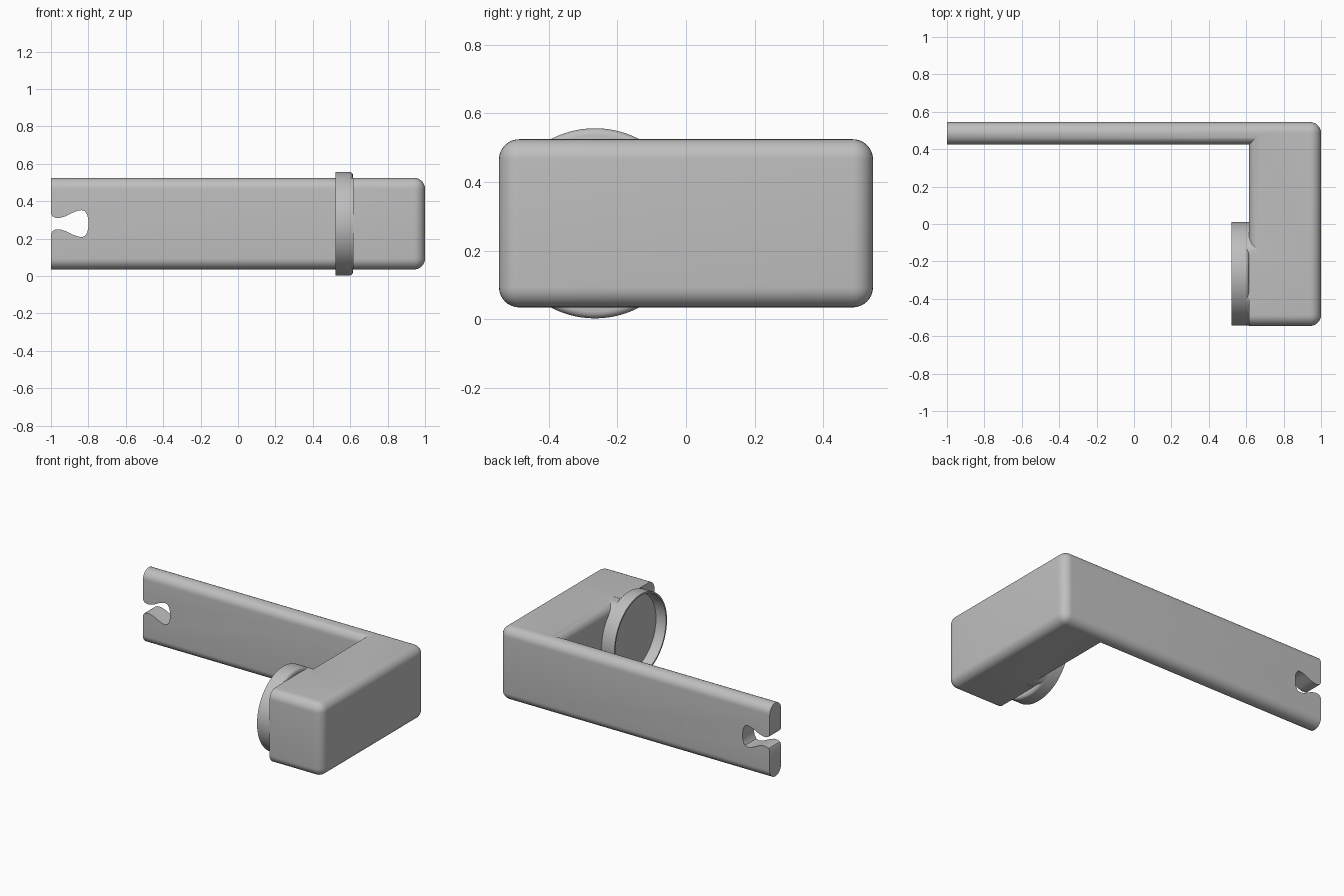
import bpy, bmesh, math
from mathutils import Matrix, Vector

if "Cube" in bpy.data.objects:
    bpy.data.objects.remove(bpy.data.objects["Cube"], do_unlink=True)

GREY = (0.52, 0.52, 0.52, 1)
mat = bpy.data.materials.new("light grey")
mat.use_nodes = True
mat.diffuse_color = GREY
mat.node_tree.nodes["Principled BSDF"].inputs["Base Color"].default_value = GREY

BOTTOM, TOP = 0.035, 0.525
BACK, FRONT = 0.545, -0.545
INNER, OUTER = 0.615, 1.0
JOIN = -0.2
ROUND = 0.059
RING_Y, RING_Z, RING_R = -0.265, 0.28, 0.277


def finish(name, bm):
    bmesh.ops.recalc_face_normals(bm, faces=bm.faces)
    mesh = bpy.data.meshes.new(name)
    bm.to_mesh(mesh)
    bm.free()
    mesh.materials.append(mat)
    obj = bpy.data.objects.new(name, mesh)
    bpy.context.collection.objects.link(obj)
    return obj


def smooth(obj):
    bpy.ops.object.select_all(action='DESELECT')
    obj.select_set(True)
    bpy.context.view_layer.objects.active = obj
    bpy.ops.object.shade_smooth_by_angle(angle=math.radians(35))


def prism(points, offset):
    """Extrude a closed flat outline along the offset vector."""
    bm = bmesh.new()
    face = bm.faces.new([bm.verts.new(p) for p in points])
    moved = bmesh.ops.extrude_face_region(bm, geom=[face])["geom"]
    bmesh.ops.translate(bm, vec=offset,
                        verts=[v for v in moved if isinstance(v, bmesh.types.BMVert)])
    bmesh.ops.recalc_face_normals(bm, faces=bm.faces)
    return bm


def round_edges(bm, sharp):
    """Bevel every edge that the rule does not keep sharp."""
    edges = [e for e in bm.edges if not sharp(*(v.co for v in e.verts))]
    bmesh.ops.bevel(bm, geom=edges, offset=ROUND, segments=8, profile=0.5,
                    affect='EDGES', clamp_overlap=False)


def on(a, b, axis, value):
    return abs(a[axis] - value) < 1e-4 and abs(b[axis] - value) < 1e-4


# Arm with the rear part of the body, as one L-shaped solid
ARM_FRONT = 0.425
outline = [(-1, ARM_FRONT), (INNER, ARM_FRONT), (INNER, JOIN),
           (OUTER, JOIN), (OUTER, BACK), (-1, BACK)]
bm = prism([(x, y, BOTTOM) for x, y in outline], (0, 0, TOP - BOTTOM))
round_edges(bm, lambda a, b: on(a, b, 0, -1) or on(a, b, 1, JOIN)
            or (on(a, b, 0, INNER) and on(a, b, 1, ARM_FRONT)))
arm = finish("arm_and_rear_body", bm)

# Keyhole slot in the free end of the arm
half = [(-1.05, 0.058), (-1, 0.055), (-0.992, 0.039), (-0.975, 0.031), (-0.95, 0.031),
        (-0.92, 0.04), (-0.88, 0.06), (-0.855, 0.069), (-0.835, 0.072), (-0.818, 0.066),
        (-0.806, 0.047), (-0.8, 0.02)]
slot = half + [(x, -z) for x, z in reversed(half)]
cutter = finish("slot_cutter", prism([(x, 0.3, RING_Z + z) for x, z in slot], (0, 0.4, 0)))
cutter.hide_render = True
cut = arm.modifiers.new("slot", 'BOOLEAN')
cut.operation = 'DIFFERENCE'
cut.solver = 'EXACT'
cut.object = cutter
bpy.context.view_layer.objects.active = arm
bpy.ops.object.modifier_apply(modifier=cut.name)
bpy.data.objects.remove(cutter, do_unlink=True)
smooth(arm)

# Front part of the body, square towards the ring
outline = [(INNER, FRONT), (OUTER, FRONT), (OUTER, JOIN), (INNER, JOIN)]
bm = prism([(x, y, BOTTOM) for x, y in outline], (0, 0, TOP - BOTTOM))
round_edges(bm, lambda a, b: on(a, b, 0, INNER) or on(a, b, 1, JOIN))
smooth(finish("front_body", bm))

# Round mount that fills the rounded body edge behind the ring
limit = (TOP - BOTTOM) / 2 - 0.001
points = []
for i in range(96):
    t = math.tau * i / 96
    z = max(-limit, min(limit, RING_R * math.sin(t)))
    points.append((INNER - 0.03, RING_Y + RING_R * math.cos(t) * 0.998, RING_Z + z * 0.998))
smooth(finish("ring_mount", prism(points, (0.1, 0, 0))))

# Shallow cup ring, turned around the x axis
profile = [(0.6, 0), (0.6, 0.235), (0.594, 0.247), (0.582, 0.256), (0.565, 0.262),
           (0.52, 0.266), (0.52, RING_R), (0.595, RING_R)]
for k in range(1, 6):
    a = math.pi / 2 * k / 5
    profile.append((0.595 + 0.02 * math.sin(a), RING_R - 0.02 + 0.02 * math.cos(a)))
profile.append((INNER, 0))
bm = bmesh.new()
verts = [bm.verts.new((x, RING_Y, RING_Z + r)) for x, r in profile]
edges = [bm.edges.new(pair) for pair in zip(verts, verts[1:])]
bmesh.ops.spin(bm, geom=verts + edges, cent=(0, RING_Y, RING_Z), axis=(1, 0, 0),
               angle=math.tau, steps=96)
bmesh.ops.remove_doubles(bm, verts=bm.verts, dist=1e-4)
smooth(finish("cup_ring", bm))
